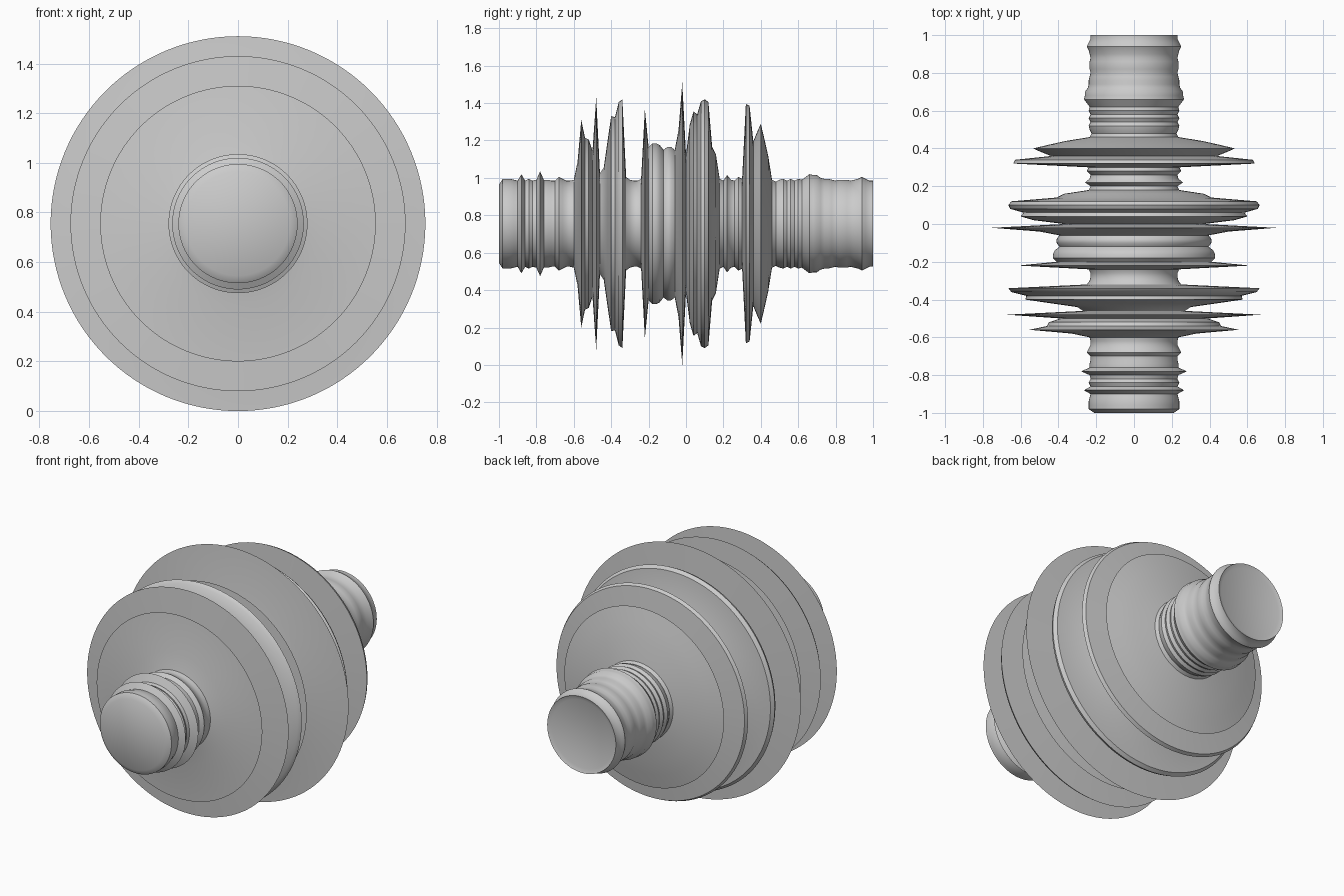
import bpy
import bmesh
import math

cube = bpy.data.objects.get("Cube")
if cube:
    bpy.data.objects.remove(cube, do_unlink=True)

AXIS_HEIGHT = 0.755
STEP = 0.02
SEGMENTS = 128

grey = bpy.data.materials.new("plain grey")
grey.use_nodes = True
colour = (0.6, 0.6, 0.6, 1)
grey.diffuse_color = colour
grey.node_tree.nodes["Principled BSDF"].inputs["Base Color"].default_value = colour


def add_ring(bm, y, radius):
    """Circle of vertices around the long axis."""
    ring = []
    for i in range(SEGMENTS):
        angle = math.tau * i / SEGMENTS
        ring.append(bm.verts.new((radius * math.sin(angle), y,
                                  AXIS_HEIGHT + radius * math.cos(angle))))
    return ring


def turned_part(name, profile, cap_start=False, cap_end=False):
    """Turn a profile of (y, radius) around the long axis."""
    bm = bmesh.new()
    rings = [add_ring(bm, y, radius) for y, radius in profile]
    for a, b in zip(rings, rings[1:]):
        for i in range(SEGMENTS):
            j = (i + 1) % SEGMENTS
            bm.faces.new((a[i], a[j], b[j], b[i]))
    if cap_start:
        bm.faces.new(rings[0][::-1])
    if cap_end:
        bm.faces.new(rings[-1])
    mesh = bpy.data.meshes.new(name)
    bm.to_mesh(mesh)
    bm.free()
    mesh.materials.append(grey)
    part = bpy.data.objects.new(name, mesh)
    bpy.context.collection.objects.link(part)
    bpy.ops.object.select_all(action="DESELECT")
    part.select_set(True)
    bpy.context.view_layer.objects.active = part
    bpy.ops.object.shade_smooth_by_angle(angle=math.radians(40))
    return part


def evenly_spaced(start, radii_cm):
    """Pair radii in hundredths with evenly spaced stations along the axis."""
    return [(start + i * STEP, r / 100) for i, r in enumerate(radii_cm)]


# Front shaft with a rounded nose and narrow ribs
front_shaft = evenly_spaced(-1, [
    21, 24, 24, 24, 23.5, 23, 26.5, 23, 24, 23, 23.5,
    28, 23.5, 23.5, 23, 23, 25, 24, 23, 23, 23.5])
turned_part("front_shaft", front_shaft, cap_start=True)

# Front group of fins
front_fins = evenly_spaced(-0.6, [
    23.5, 33, 55.5, 46, 45, 39, 67.5, 27, 30, 44, 57.5, 57, 65, 66.5, 25])
turned_part("front_fins", front_fins)

# Middle drum between two thin discs
middle_drum = evenly_spaced(-0.32, [
    25, 23.5, 23, 23, 24, 61.5, 41, 43, 43, 42, 39.5, 41, 41, 39.5, 50, 75.5, 37])
turned_part("middle_drum", middle_drum)

# Rear group of fins
rear_fins = evenly_spaced(0, [
    37, 53, 60, 58.5, 65.5, 66.5, 65, 41, 37, 24, 23, 26, 23.5, 23, 25, 24,
    64, 63, 44, 49, 53.5, 45, 36, 23.5])
turned_part("rear_fins", rear_fins)

# Rear shaft with a narrow rim around its end face
rear_shaft = evenly_spaced(0.46, [
    23.5, 22.5, 23.5, 24, 23, 24, 23, 24, 23.5, 25, 26.5, 26, 26, 24.5, 24,
    24, 23.5, 23, 23.5, 23.5, 23.5, 23, 23.5, 24, 25, 24, 23, 23])
rear_shaft.append((0.99, 0.205))
turned_part("rear_shaft", rear_shaft, cap_end=True)
